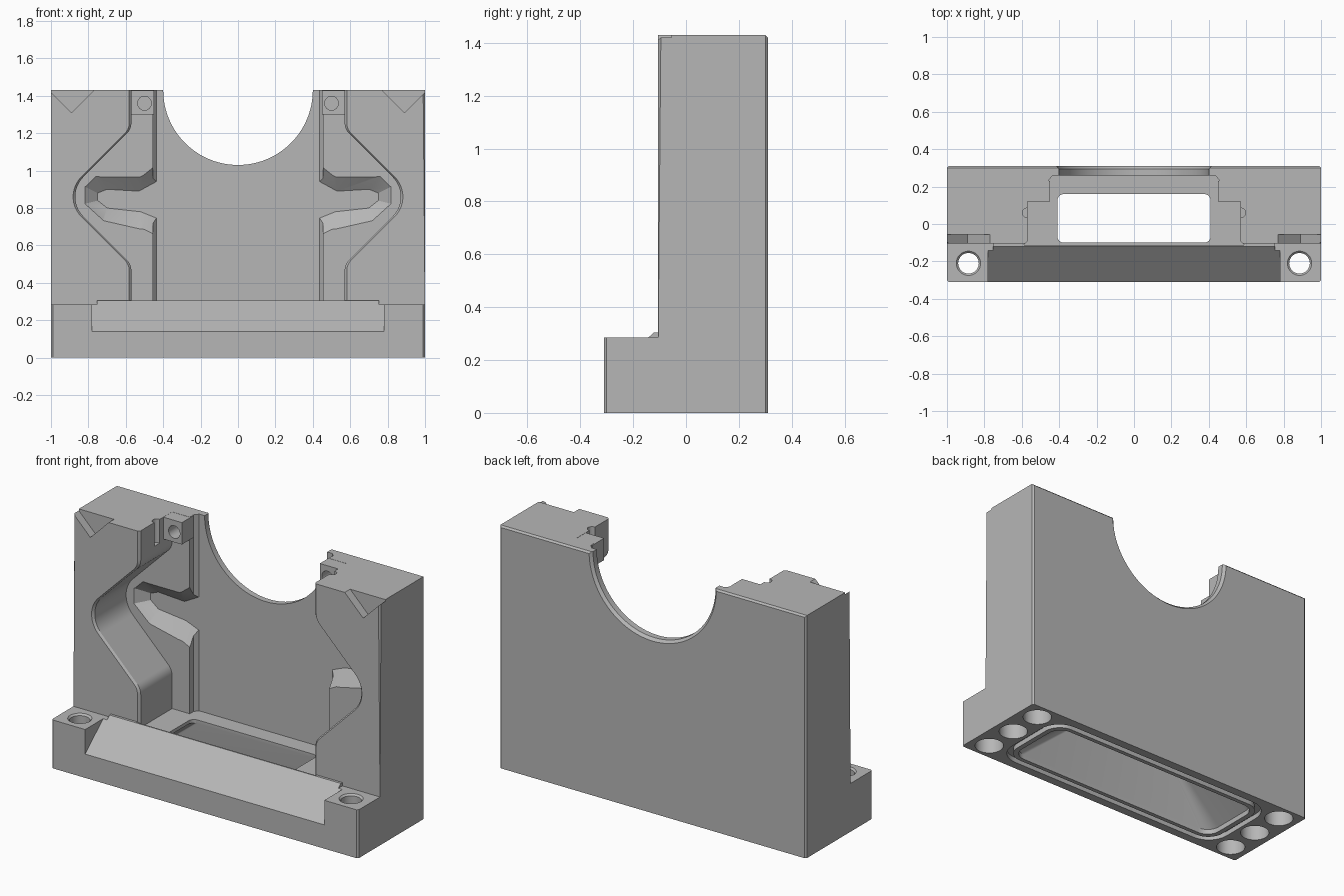
import bpy, bmesh
from math import cos, sin, radians

if "Cube" in bpy.data.objects:
    bpy.data.objects.remove(bpy.data.objects["Cube"])

grey = bpy.data.materials.new("machined grey")
grey.use_nodes = True
COLOR = (0.47, 0.47, 0.47, 1)
grey.diffuse_color = COLOR
grey.node_tree.nodes["Principled BSDF"].inputs["Base Color"].default_value = COLOR


def loft(name, sections, ring=False):
    """Skin matching sections; close the ends with caps or into a ring."""
    bm = bmesh.new()
    rows = [[bm.verts.new(p) for p in s] for s in sections]
    n = len(rows[0])
    pairs = list(zip(rows, rows[1:]))
    if ring:
        pairs.append((rows[-1], rows[0]))
    else:
        bm.faces.new(rows[0])
        bm.faces.new(rows[-1])
    for a, b in pairs:
        for i in range(n):
            j = (i + 1) % n
            bm.faces.new((a[i], a[j], b[j], b[i]))
    bmesh.ops.recalc_face_normals(bm, faces=bm.faces[:])
    me = bpy.data.meshes.new(name)
    bm.to_mesh(me)
    bm.free()
    ob = bpy.data.objects.new(name, me)
    bpy.context.collection.objects.link(ob)
    me.materials.append(grey)
    return ob


def place(points, axis, level):
    """Lay 2D points on the plane at a level along an axis."""
    if axis == "x":
        return [(level, u, v) for u, v in points]
    if axis == "y":
        return [(u, level, v) for u, v in points]
    return [(u, v, level) for u, v in points]


def prism(name, points, axis, a, b):
    return loft(name, [place(points, axis, a), place(points, axis, b)])


def arc(cx, cy, r, start, end, n):
    angles = [radians(start + (end - start) * i / n) for i in range(n + 1)]
    return [(cx + r * cos(t), cy + r * sin(t)) for t in angles]


def turned(name, cx, cy, axis, steps, n=32):
    """Round cutter from (level, radius) steps."""
    return loft(name, [place(arc(cx, cy, r, 0, 360, n)[:-1], axis, h) for h, r in steps])


def box(name, x, y, z):
    return prism(name, [(x[0], y[0]), (x[1], y[0]), (x[1], y[1]), (x[0], y[1])], "z", *z)


def rounded(hx, y0, y1, r, z):
    pts = []
    for cx, cy, a in ((hx - r, y1 - r, 0), (r - hx, y1 - r, 90),
                      (r - hx, y0 + r, 180), (hx - r, y0 + r, 270)):
        pts += arc(cx, cy, r, a, a + 90, 8)
    return place(pts, "z", z)


# Stepped housing body
TOP = 1.43
body = prism("housing_body", [(-.31, 0), (.31, 0), (.31, TOP), (-.105, TOP),
                              (-.105, .285), (-.31, .285)], "x", -1, 1)
bm = bmesh.new()
bm.from_mesh(body.data)
edges = []
for e in bm.edges:
    a, b = (v.co for v in e.verts)
    upright = abs(a.z - b.z) > .1
    back_top = min(a.y, b.y) > .3 and min(a.z, b.z) > 1
    if upright or back_top:
        edges.append(e)
bmesh.ops.bevel(bm, geom=edges, offset=.01, segments=1, affect="EDGES")
bm.to_mesh(body.data)
bm.free()


def combine(tool, operation="DIFFERENCE"):
    bpy.context.view_layer.objects.active = body
    mod = body.modifiers.new(tool.name, "BOOLEAN")
    mod.operation = operation
    mod.solver = "EXACT"
    mod.object = tool
    bpy.ops.object.modifier_apply(modifier=mod.name)
    bpy.data.objects.remove(tool)


# Sloped front lip with a low crest
combine(prism("lip_slope", [(-.33, .123), (-.131, .295), (-.33, .295)], "x", -.78, .78))
crest = [(-.15, .2785), (-.12, .305), (-.09, .305), (-.09, .27), (-.15, .27)]
combine(loft("lip_crest", [place(crest, "x", -.755), place(crest, "x", .755)]), "UNION")

# Waisted main cavity with a chamfered rim
half = ([(.57, .27)] + arc(.65, .465, .08, 180, 135, 5) + arc(.72, .86, .15, -45, 45, 14)
        + arc(.65, 1.255, .08, 225, 180, 5) + [(.57, 1.5)])


def outline(grow):
    right = [(x + grow, z) for x, z in half]
    return right + [(-x, z) for x, z in reversed(right)]


combine(loft("cavity", [place(outline(.018), "y", -.112), place(outline(0), "y", -.092),
                        place(outline(0), "y", .2)]))

# Deeper centre channel
channel = [(.455, -.1), (.455, .235), (.435, .26)]
combine(prism("centre_channel", channel + [(-x, y) for x, y in reversed(channel)], "z", .27, 1.5))

# Round notch through the back wall
combine(turned("shaft_notch", 0, TOP, "y", [(.15, .4), (.295, .4), (.325, .43)], 96))

front_loop = [(.42, .63), (.5, .67), (.72, .72), (.83, .82), (.83, .92),
              (.77, .98), (.52, .98), (.42, 1.06)]
deep_loop = [(.42, .74), (.52, .78), (.7, .8), (.75, .84), (.75, .88),
             (.7, .9), (.53, .89), (.42, .95)]

for s in (1, -1):
    def flip(points):
        return [(s * u, v) for u, v in points]

    # Side pocket
    combine(loft("side_pocket", [place(flip(front_loop), "y", .19),
                                 place(flip(deep_loop), "y", .258)]))
    # Screw block and its hole
    combine(box("screw_block", (s * .45, s * .62), (.12, .23), (1.3, TOP - .001)), "UNION")
    combine(turned("block_hole", s * .5, 1.36, "y", [(.1, .037), (.22, .037)], 24))
    # Upright groove in the cavity wall
    combine(turned("wall_groove", s * .572, .06, "z", [(1.29, .025), (1.5, .025)], 20))
    # V notch in the upper corner
    combine(prism("corner_notch", flip([(1.03, 1.45), (.89, 1.31), (.75, 1.45)]),
                  "y", -.2, -.055))
    # Mounting holes under the base, the front one running through
    for y in (-.21, 0, .21):
        combine(turned("counterbore", s * .885, y, "z", [(-.05, .08), (.1, .08), (.13, .055)]))
    combine(turned("bolt_hole", s * .885, -.21, "z",
                   [(.05, .055), (.275, .055), (.3, .08)]))

# Tapered drain opening
combine(loft("drain_funnel", [rounded(.72, -.2, .2, .08, -.05), rounded(.72, -.2, .2, .08, .03),
                              rounded(.41, -.1, .16, .035, .25),
                              rounded(.41, -.1, .16, .035, .35)]))

# Seal groove round the opening
combine(loft("seal_groove", [rounded(.785, -.258, .258, .13, -.03),
                             rounded(.785, -.258, .258, .13, .03),
                             rounded(.75, -.225, .225, .1, .03),
                             rounded(.75, -.225, .225, .1, -.03)], ring=True))

for ob in bpy.context.selected_objects:
    ob.select_set(False)
body.select_set(True)
bpy.context.view_layer.objects.active = body
bpy.ops.object.shade_smooth_by_angle(angle=radians(25))
